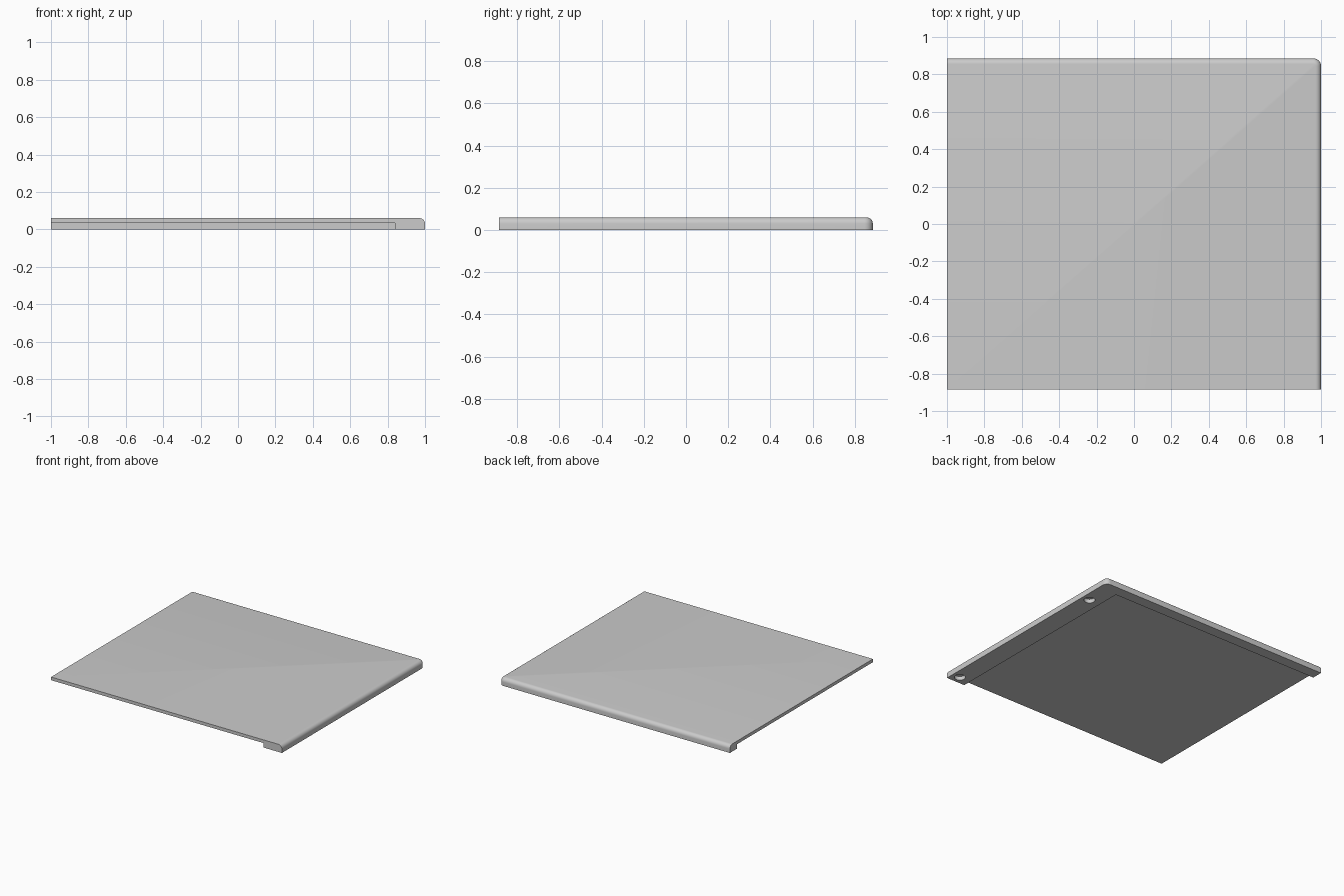
import bpy, bmesh
from mathutils import Matrix, Vector

default = bpy.data.objects.get("Cube")
if default:
    bpy.data.objects.remove(default, do_unlink=True)

HX, HY, H = 1.0, 0.885, 0.06
LIP_X, LIP_Y, UNDER = 0.84, 0.80, 0.035

grey = bpy.data.materials.new("light grey")
grey.use_nodes = True
colour = (0.6, 0.6, 0.6, 1)
grey.diffuse_color = colour
grey.node_tree.nodes["Principled BSDF"].inputs["Base Color"].default_value = colour


def add_box(bm, lo, hi):
    lo, hi = Vector(lo), Vector(hi)
    place = Matrix.Translation((lo + hi) / 2) @ Matrix.Diagonal((*(hi - lo), 1))
    bmesh.ops.create_cube(bm, size=1, matrix=place)


def make_object(name, bm):
    mesh = bpy.data.meshes.new(name)
    bm.to_mesh(mesh)
    bm.free()
    mesh.materials.append(grey)
    obj = bpy.data.objects.new(name, mesh)
    bpy.context.collection.objects.link(obj)
    return obj


def round_edges(bm, rule, radius, segments):
    edges = [e for e in bm.edges if all(rule(v.co) for v in e.verts)]
    bmesh.ops.bevel(bm, geom=edges, offset=radius, segments=segments,
                    profile=0.5, affect='EDGES')


# Panel body: rounded outer corner, then rounded top along the two lipped sides
bm = bmesh.new()
add_box(bm, (-HX, -HY, 0), (HX, HY, H))
round_edges(bm, lambda c: c.x > HX - 0.001 and c.y > HY - 0.001, 0.04, 8)
top_rim = [e for e in bm.edges
           if all(v.co.z > H - 0.001 for v in e.verts)
           and any(f.normal.x > 0.01 or f.normal.y > 0.01 for f in e.link_faces)]
bmesh.ops.bevel(bm, geom=top_rim, offset=0.03, segments=6, profile=0.5, affect='EDGES')
panel = make_object("panel", bm)

# Underside recess, leaving a wide side lip and a narrow back lip
bm = bmesh.new()
add_box(bm, (-HX - 0.1, -HY - 0.1, -0.1), (LIP_X, LIP_Y, UNDER))
cutters = [make_object("recess_cutter", bm)]

# Two blind screw holes in the side lip
for y in (-0.82, 0.62):
    bm = bmesh.new()
    bmesh.ops.create_cone(bm, cap_ends=True, segments=32, radius1=0.04, radius2=0.04,
                          depth=0.06, matrix=Matrix.Translation((0.935, y, 0)))
    cutters.append(make_object("screw_hole_cutter", bm))

bpy.context.view_layer.objects.active = panel
panel.select_set(True)
for cutter in cutters:
    cutter.hide_render = True
    cut = panel.modifiers.new("cut", 'BOOLEAN')
    cut.operation = 'DIFFERENCE'
    cut.solver = 'EXACT'
    cut.object = cutter
    bpy.ops.object.modifier_apply(modifier=cut.name)
    bpy.data.objects.remove(cutter, do_unlink=True)

bpy.ops.object.select_all(action='DESELECT')
panel.select_set(True)
bpy.ops.object.shade_smooth_by_angle(angle=0.6)
